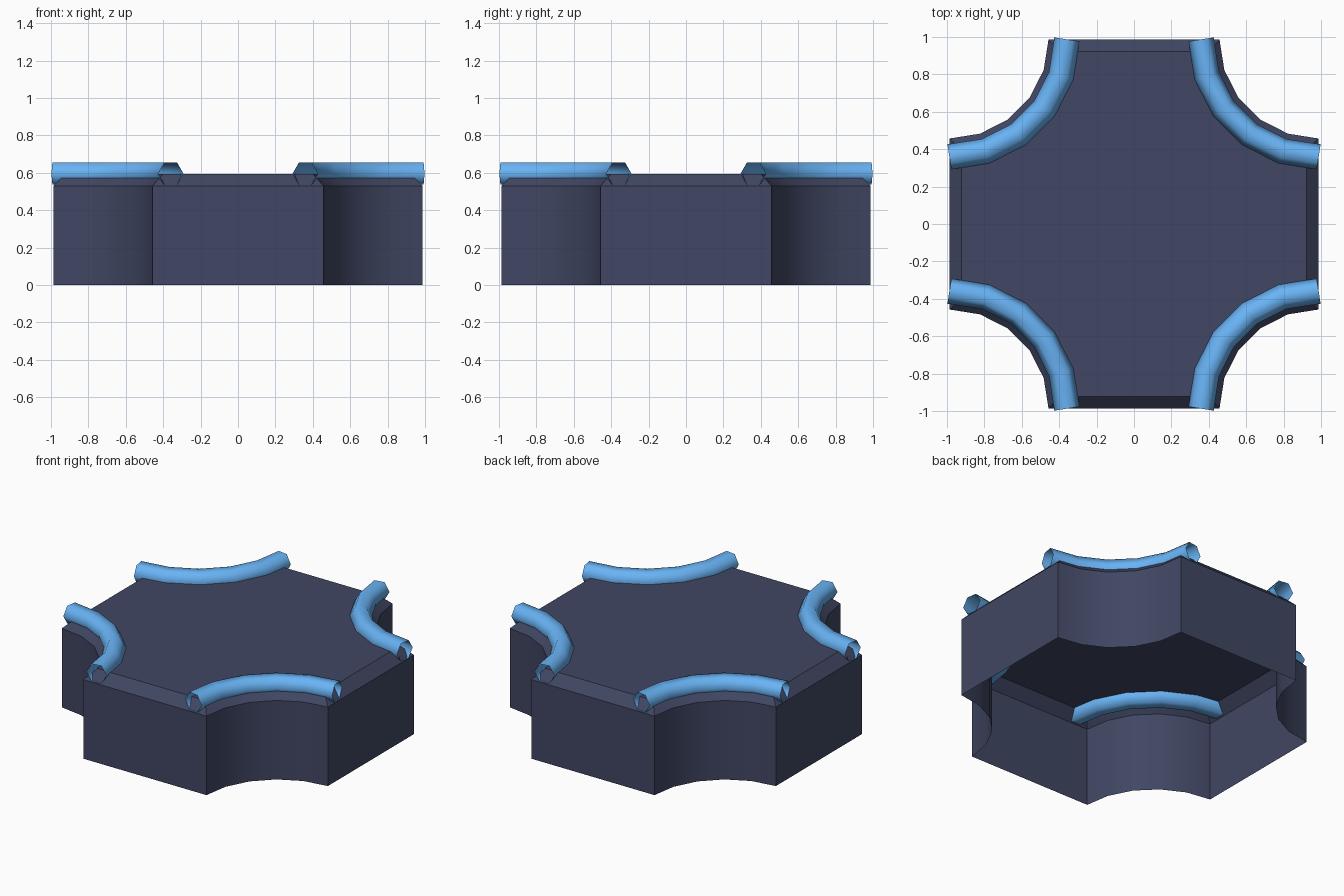
import bpy, bmesh
from math import sin, cos, pi, radians

if "Cube" in bpy.data.objects:
    bpy.data.objects.remove(bpy.data.objects["Cube"])

HALF = 0.987      # half width of the tile, also the centre of each corner arc
STEPS = 5         # straight segments per concave corner


def material(name, color):
    m = bpy.data.materials.new(name)
    m.diffuse_color = color
    m.use_nodes = True
    m.node_tree.nodes["Principled BSDF"].inputs["Base Color"].default_value = m.diffuse_color
    return m


def finish(bm, name, mat):
    me = bpy.data.meshes.new(name)
    bm.to_mesh(me)
    bm.free()
    ob = bpy.data.objects.new(name, me)
    bpy.context.collection.objects.link(ob)
    me.materials.append(mat)
    return ob


def shade(ob, degrees):
    bpy.ops.object.select_all(action='DESELECT')
    ob.select_set(True)
    bpy.context.view_layer.objects.active = ob
    bpy.ops.object.shade_smooth_by_angle(angle=radians(degrees))


def corner_arc(radius, quarter):
    """Concave arc around one tile corner, counter-clockwise round the tile."""
    turn = quarter * pi / 2
    pts = []
    for i in range(STEPS + 1):
        a = i * pi / 2 / STEPS
        x, y = HALF - radius * sin(pi / 2 - (pi / 2 - a)), HALF - radius * cos(a)
        pts.append((x * cos(turn) - y * sin(turn), x * sin(turn) + y * cos(turn)))
    return pts


navy = material("navy", (0.052, 0.062, 0.125, 1))
blue = material("light_blue", (0.14, 0.45, 0.91, 1))

# Tile body: cross outline, raised walls, open underneath, chamfered top
bm = bmesh.new()
outline = [p for q in range(4) for p in corner_arc(0.53, q)]
low = [bm.verts.new((x, y, 0)) for x, y in outline]
high = [bm.verts.new((x, y, 0.53)) for x, y in outline]
n = len(outline)
for i in range(n):
    j = (i + 1) % n
    bm.faces.new((low[i], low[j], high[j], high[i]))
top = bm.faces.new(high)
bm.normal_update()
bmesh.ops.inset_region(bm, faces=[top], thickness=0.066, use_even_offset=True)
for v in top.verts:
    v.co.z = 0.595
body = finish(bm, "tile_body", navy)
shade(body, 25)

# Edge rails: open-ended six-sided tubes following each concave corner
R_PATH, R_TUBE, SIDES = 0.628, 0.068, 6
for q in range(4):
    bm = bmesh.new()
    path = corner_arc(R_PATH, q)
    rings = []
    for i, (x, y) in enumerate(path):
        step = pi / 2 / STEPS
        a = i * step
        if i == 0:
            a += step / 2
        elif i == STEPS:
            a -= step / 2
        # direction from the path point toward the corner centre
        d = (sin(a), cos(a))
        t = q * pi / 2
        nx, ny = d[0] * cos(t) - d[1] * sin(t), d[0] * sin(t) + d[1] * cos(t)
        ring = []
        for k in range(SIDES):
            b = k * 2 * pi / SIDES
            o = R_TUBE * cos(b)
            ring.append(bm.verts.new((x + nx * o, y + ny * o, 0.596 + R_TUBE * sin(b))))
        rings.append(ring)
    for r0, r1 in zip(rings, rings[1:]):
        for k in range(SIDES):
            m = (k + 1) % SIDES
            bm.faces.new((r0[k], r0[m], r1[m], r1[k]))
    bmesh.ops.recalc_face_normals(bm, faces=bm.faces)
    rail = finish(bm, f"corner_rail_{q + 1}", blue)
    shade(rail, 80)
